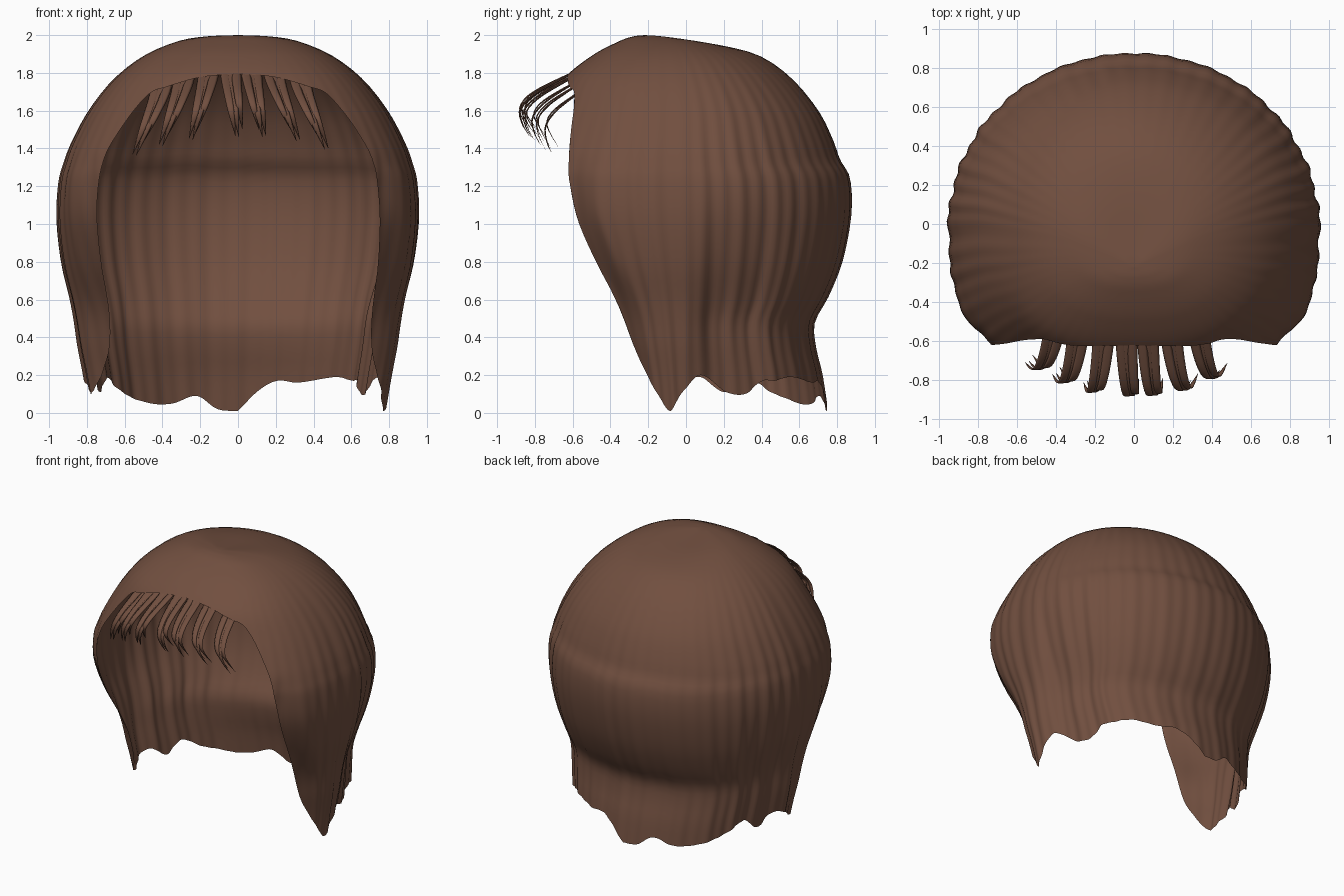
import bpy, bmesh, math
from mathutils import Vector

if "Cube" in bpy.data.objects:
    bpy.data.objects.remove(bpy.data.objects["Cube"])

brown = bpy.data.materials.new("chestnut_brown")
brown.diffuse_color = (0.165, 0.078, 0.05, 1)
brown.use_nodes = True
brown.node_tree.nodes["Principled BSDF"].inputs["Base Color"].default_value = brown.diffuse_color


def spline(knots, x):
    """Smooth curve through (x, value) knots sorted by x."""
    n = len(knots)
    i = 0
    while i < n - 2 and x > knots[i + 1][0]:
        i += 1

    def slope(k):
        a, b = knots[max(k - 1, 0)], knots[min(k + 1, n - 1)]
        return (b[1] - a[1]) / (b[0] - a[0])
    (x0, v0), (x1, v1) = knots[i], knots[i + 1]
    h = x1 - x0
    s = (x - x0) / h
    return ((2*s**3 - 3*s**2 + 1) * v0 + (s**3 - 2*s**2 + s) * h * slope(i)
            + (3*s**2 - 2*s**3) * v1 + (s**3 - s**2) * h * slope(i + 1))


def ramp(v, a, b):
    s = min(1, max(0, (v - a) / (b - a)))
    return s * s * (3 - 2 * s)


def finish(bm, name):
    bmesh.ops.remove_doubles(bm, verts=bm.verts, dist=0.0003)
    bmesh.ops.recalc_face_normals(bm, faces=bm.faces)
    me = bpy.data.meshes.new(name)
    bm.to_mesh(me)
    bm.free()
    me.materials.append(brown)
    ob = bpy.data.objects.new(name, me)
    bpy.context.collection.objects.link(ob)
    for f in me.polygons:
        f.use_smooth = True
    return ob


# Horizontal rings, crown to hem: half width, side z, back y, back z, front y, centre y
RINGS = [
    (0.00, 2.00, -.22, 2.00, -.22, -.22),
    (0.17, 1.993, -.02, 1.975, -.28, -.15),
    (0.32, 1.967, .18, 1.947, -.355, -.09),
    (0.50, 1.89, .39, 1.89, -.50, -.05),
    (0.66, 1.765, .56, 1.77, -.65, -.02),
    (0.79, 1.60, .70, 1.60, -.735, 0),
    (0.88, 1.43, .775, 1.45, -.81, 0),
    (0.92, 1.32, .815, 1.34, -.85, 0),
    (0.945, 1.22, .868, 1.24, -.87, 0),
    (0.955, 1.03, .875, 1.05, -.85, 0),
    (0.93, 0.80, .83, 0.81, -.73, 0),
    (0.885, 0.61, .755, 0.62, -.60, 0),
    (0.86, 0.48, .68, 0.48, -.53, 0),
    (0.84, 0.35, .685, 0.35, -.48, 0),
    (0.81, 0.20, .72, 0.20, -.42, 0),
    (0.775, 0.00, .75, 0.00, -.36, 0)]
TRACK = [[(i, r[k]) for i, r in enumerate(RINGS)] for k in range(6)]


def shell(p, t):
    """Point on the hair surface; p = angle (front at +90 degrees), t = ring number."""
    X, zs, yb, zb, yf, yc = (spline(k, t) for k in TRACK)
    c, s = math.cos(p), math.sin(p)
    if s > 0:
        e = 0.8
        y = yc + (yf - yc) * s ** e
        z = zs
    else:
        e = 1.0
        y = yc + (yb - yc) * -s
        z = zs + (zb - zs) * s * s
    x = X * math.copysign(abs(c) ** e, c)
    low = ramp(t, 8, 12)
    # Combed ridges, strongest at the sides
    calm = (1 - 0.75 * ramp(s, 0, .5)) * (1 - 0.5 * ramp(-s, .5, .9))
    k = ramp(t, 1, 8) * calm * (0.006 * math.sin(54 * p + 0.12 * t)
                                + (0.004 + 0.005 * low) * math.sin(23 * p + 0.25 * t + 1))
    # Face edges turn inward; the hair tucks in behind the pointed side locks
    x *= 1 + 0.012 * ramp(s, .2, .45) * ramp(t, 5, 8) * (1 - low)
    x *= 1 - ramp(s, .48 - .18 * low, .64 - .1 * low) * ramp(t, 6, 9) * 0.058
    if c < 0:
        x *= 1 - ramp(s, .2, .55) * low * 0.045
    x *= 1 - ramp(-s, -.02, .22) * ramp(s, -.75, -.4) * low * (0.10 if c > 0 else 0.05)
    return Vector((x * (1 + k), y * (1 + k), z))


# Hem height around the head: face opening, side points, ragged back
EDGE = [(38.6, 1.1), (42, 1.3), (47, 1.5), (51, 1.62), (55, 1.695), (62, 1.725),
        (76, 1.775), (90, 1.795)]
RIGHT = [(-90, .01), (-82, .12), (-75, .17), (-67, .16), (-50, .19), (-40, .17), (-34, .17),
         (-25, .10), (-17, .11), (-6, .20), (2, .10), (9, .01), (17, .09), (24, .2),
         (31.5, .42), (36.5, .85)] + EDGE
LEFT = [(-90, .01), (-82, .02), (-74, .09), (-64, .05), (-54, .05), (-38, .11), (-25, .19),
        (-16, .11), (-6, .19), (3, .15), (11, .10), (18, .13), (24, .22),
        (31.5, .42), (36.5, .85)] + EDGE


def column(deg, z_end, flip, rows=44):
    p = math.radians(180 - deg if flip else deg)
    lo, hi = 0.0, len(RINGS) - 1.0
    for _ in range(26):
        mid = (lo + hi) / 2
        if shell(p, mid).z > z_end:
            lo = mid
        else:
            hi = mid
    return [shell(p, lo * j / rows) for j in range(rows + 1)]


def half(knots, flip):
    cols = []
    for a, b in zip(knots, knots[1:]):
        n = max(5, math.ceil((b[0] - a[0]) / 1.3))
        for i in range(n):
            d = a[0] + (b[0] - a[0]) * i / n
            cols.append(column(d, spline(knots, d), flip))
    cols.append(column(90, knots[-1][1], flip))
    return cols


# Main hair shell: one open sheet from the crown to the hem
bm = bmesh.new()
for knots, flip in ((RIGHT, False), (LEFT, True)):
    grid = [[bm.verts.new(v) for v in col] for col in half(knots, flip)]
    for c0, c1 in zip(grid, grid[1:]):
        for j in range(len(c0) - 1):
            bm.faces.new((c0[j], c1[j], c1[j + 1], c0[j + 1]))
finish(bm, "hair_shell")

# Fringe: each strand is one curling ribbon that splits into three tapering tips
CURL_Y = [(0, .03), (.2, -.10), (.45, -.235), (.65, -.30), (.85, -.285), (1, -.245)]
CURL_Z = [(0, .015), (.2, -.05), (.45, -.13), (.65, -.205), (.85, -.285), (1, -.35)]
WIDTH = [(0, 1.2), (.3, 1.1), (.6, .9), (.85, .45), (1, .03)]
STRANDS = [(-.405, -.54), (-.285, -.40), (-.155, -.24), (-.04, .005), (.07, .13),
           (.19, .31), (.33, .46)]


def lock(bm, x0, x1, lane, steps=16):
    reach = 1 - 1.6 * x0 * x0
    length = 1 - 0.07 * abs(lane) + 0.05 * lane * (1 if x0 > 0 else -1) + 0.25 * x0 * x0
    rings = []
    for i in range(steps + 1):
        s = i / steps
        w = spline(WIDTH, s) * 0.022
        split = ramp(s, .5, 1)
        cx = x0 + (x1 - x0) * s ** 1.4 + lane * 0.031 * (1 - 0.4 * s)
        cy = (-.58 + .35 * x0 * x0 + spline(CURL_Y, s) * reach
              + split * (abs(lane) * .012 + lane * .018))
        cz = 1.81 - .52 * x0 * x0 + spline(CURL_Z, s) * length
        # Thickness points out of the curl
        dy = spline(CURL_Y, min(1, s + .02)) - spline(CURL_Y, max(0, s - .02))
        dz = spline(CURL_Z, min(1, s + .02)) - spline(CURL_Z, max(0, s - .02))
        out = Vector((0, dz, -dy)).normalized()
        rings.append([bm.verts.new(Vector((cx + w * math.cos(k * math.pi / 3), cy, cz))
                                   + out * (0.2 * w * math.sin(k * math.pi / 3)))
                      for k in range(6)])
    for a, b in zip(rings, rings[1:]):
        for k in range(6):
            bm.faces.new((a[k], a[(k + 1) % 6], b[(k + 1) % 6], b[k]))
    bm.faces.new(rings[-1])


bm = bmesh.new()
for x0, x1 in STRANDS:
    for lane in (-1, 0, 1):
        lock(bm, x0, x1, lane)
finish(bm, "fringe")
